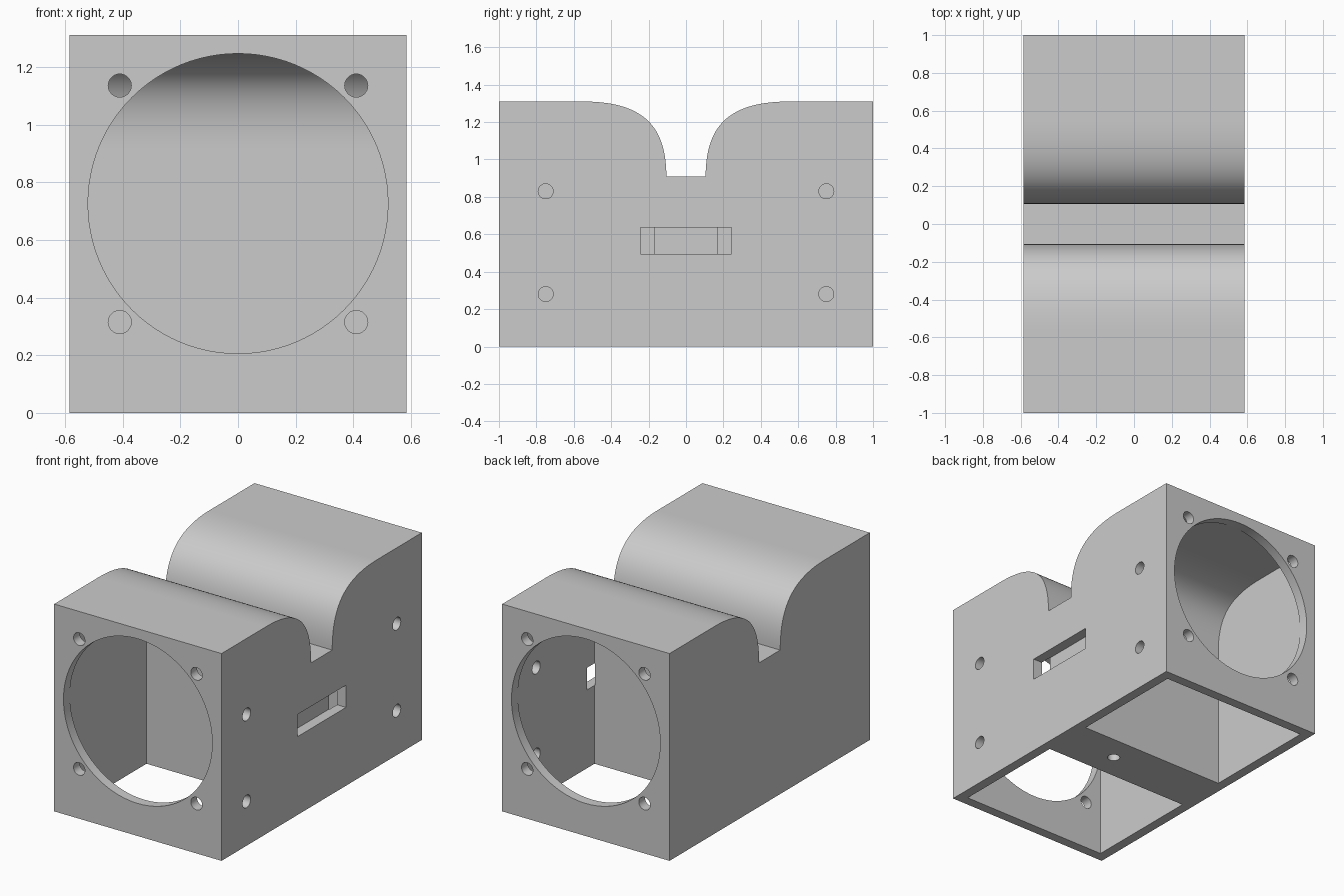
import bpy, bmesh
from math import pi
from mathutils import Vector, Matrix

cube = bpy.data.objects.get("Cube")
if cube:
    bpy.data.objects.remove(cube, do_unlink=True)

HALF_X, HALF_Y, TOP, NOTCH_Z, NOTCH_Y = 0.585, 1.0, 1.31, 0.91, 0.105
WALL = 0.063
INNER_X = HALF_X - WALL

grey = bpy.data.materials.new("light_grey")
grey.use_nodes = True
grey.diffuse_color = (0.6, 0.6, 0.6, 1)
grey.node_tree.nodes["Principled BSDF"].inputs["Base Color"].default_value = (0.6, 0.6, 0.6, 1)


def to_object(name, bm):
    bmesh.ops.recalc_face_normals(bm, faces=bm.faces)
    mesh = bpy.data.meshes.new(name)
    bm.to_mesh(mesh)
    bm.free()
    obj = bpy.data.objects.new(name, mesh)
    mesh.materials.append(grey)
    bpy.context.collection.objects.link(obj)
    return obj


def prism(name, points, x0, x1):
    """Extrude a y-z outline along x."""
    bm = bmesh.new()
    face = bm.faces.new([bm.verts.new((x0, y, z)) for y, z in points])
    out = bmesh.ops.extrude_face_region(bm, geom=[face])
    moved = [v for v in out["geom"] if isinstance(v, bmesh.types.BMVert)]
    bmesh.ops.translate(bm, verts=moved, vec=(x1 - x0, 0, 0))
    return to_object(name, bm)


def cylinder(name, centre, radius, depth, axis, sides=32):
    turn = {"x": Matrix.Rotation(pi / 2, 4, "Y"), "y": Matrix.Rotation(pi / 2, 4, "X"),
            "z": Matrix.Identity(4)}[axis]
    bm = bmesh.new()
    bmesh.ops.create_cone(bm, cap_ends=True, segments=sides, radius1=radius, radius2=radius,
                          depth=depth, matrix=Matrix.Translation(centre) @ turn)
    return to_object(name, bm)


def shoulder(offset, steps=28):
    """Curve from the notch up to the flat top, moved inward by offset."""
    a, d = Vector((NOTCH_Y, NOTCH_Z)), Vector((0.555, TOP))
    corner = Vector((a.x, d.y))
    b, c = a.lerp(corner, 0.7), d.lerp(corner, 0.7)
    points = []
    for i in range(steps + 1):
        t = i / steps
        s = 1 - t
        p = a * s**3 + b * 3 * s * s * t + c * 3 * s * t * t + d * t**3
        tangent = ((b - a) * s * s + (c - b) * 2 * s * t + (d - c) * t * t).normalized()
        p += Vector((tangent.y, -tangent.x)) * offset
        points.append((p.x, p.y))
    return points


# Outer body with the saddle notch
right = shoulder(0) + [(HALF_Y, TOP), (HALF_Y, 0)]
left = [(-y, z) for y, z in reversed(right)]
body = prism("housing", left + right, -HALF_X, HALF_X)

# Cavities, round openings and screw holes at each end
cutters = []
inner = shoulder(WALL)
for side in (-1, 1):
    outline = inner + [(HALF_Y - WALL, TOP - WALL), (HALF_Y - WALL, -0.1), (inner[0][0], -0.1)]
    cutters.append(prism("cavity", [(side * y, z) for y, z in outline], -INNER_X, INNER_X))
    end = side * 0.97
    cutters.append(cylinder("round_opening", (0, end, 0.726), 0.52, 0.16, "y", 96))
    for z in (0.315, 1.135):
        for x in (-0.41, 0.41):
            cutters.append(cylinder("end_hole", (x, end, z), 0.04, 0.16, "y"))
    for z in (0.28, 0.83):
        cutters.append(cylinder("side_hole", (HALF_X, side * 0.75, z), 0.04, 0.2, "x"))

# Slot in the left wall and hole under the centre block
slot = [(-0.243, 0.495), (0.243, 0.495), (0.243, 0.635), (-0.243, 0.635)]
cutters.append(prism("slot", slot, INNER_X - 0.003, HALF_X + 0.1))
cutters.append(cylinder("bottom_hole", (0.16, 0, 0.1), 0.037, 0.6, "z"))

bpy.ops.object.select_all(action="DESELECT")
body.select_set(True)
bpy.context.view_layer.objects.active = body
for cutter in cutters:
    cutter.hide_render = True
    mod = body.modifiers.new("cut", "BOOLEAN")
    mod.operation = "DIFFERENCE"
    mod.solver = "EXACT"
    mod.object = cutter
    bpy.ops.object.modifier_apply(modifier=mod.name)
    bpy.data.objects.remove(cutter, do_unlink=True)

# Smooth curves, crisp edges
bpy.ops.object.shade_smooth_by_angle(angle=pi / 6)
weighted = body.modifiers.new("flat_faces", "WEIGHTED_NORMAL")
weighted.keep_sharp = True
